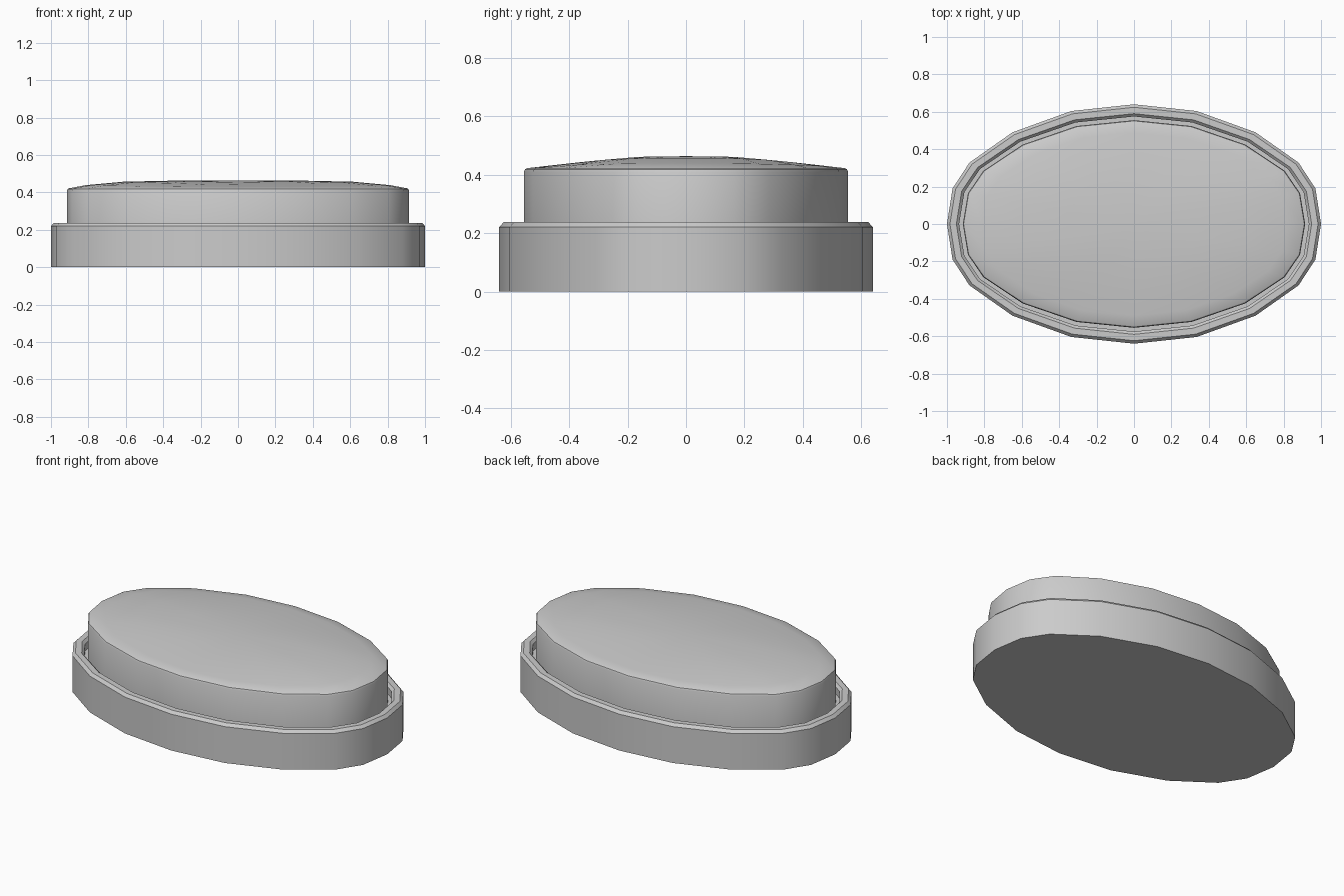
import bpy, bmesh, math

if "Cube" in bpy.data.objects:
    bpy.data.objects.remove(bpy.data.objects["Cube"])

# Quarter outline of the 20-sided oval, mirrored to a full loop
QUARTER = [(1, 0), (.97, .19), (.88, .328), (.65, .49), (.335, .604), (0, .64)]
half = QUARTER + [(-x, y) for x, y in QUARTER[-2::-1]]
OUTLINE = half + [(x, -y) for x, y in half[-2:0:-1]]


def oval(inset, z):
    return [(x * (1 - inset), y * (1 - inset / .64), z) for x, y in OUTLINE]


def loft(name, rings, peak):
    """Skin a stack of rings, flat below, fanned to a centre point on top."""
    bm = bmesh.new()
    loops = [[bm.verts.new(p) for p in ring] for ring in rings]
    n = len(OUTLINE)
    bm.faces.new(loops[0][::-1])
    for a, b in zip(loops, loops[1:]):
        for i in range(n):
            j = (i + 1) % n
            bm.faces.new((a[i], a[j], b[j], b[i]))
    tip = bm.verts.new((0, 0, peak))
    for i in range(n):
        bm.faces.new((loops[-1][i], loops[-1][(i + 1) % n], tip))
    bmesh.ops.recalc_face_normals(bm, faces=bm.faces)
    mesh = bpy.data.meshes.new(name)
    bm.to_mesh(mesh)
    bm.free()
    ob = bpy.data.objects.new(name, mesh)
    bpy.context.collection.objects.link(ob)
    bpy.ops.object.select_all(action='DESELECT')
    bpy.context.view_layer.objects.active = ob
    ob.select_set(True)
    bpy.ops.object.shade_smooth_by_angle(angle=math.radians(30))
    return ob


# Base with chamfered rim and a shallow groove around the button
loft("base_rim", [oval(d, z) for d, z in
     [(0, 0), (0, .22), (.016, .237), (.05, .237), (.065, .222), (.065, .18)]], .18)


# Dome rings: flatter along the long axis, rounder across the short one
def dome(s):
    ring = []
    for x, y, z in oval(.096, .422):
        p = 1.6 + 3.4 * (x / .904) ** 2
        ring.append((x * s, y * s, .422 + .041 * (1 - s ** p)))
    return ring


# Raised button with a chamfered edge and domed top
loft("button", [oval(.085, .18), oval(.085, .408), oval(.089, .418)]
     + [dome(s) for s in (1, .9, .68, .4)], .463)
